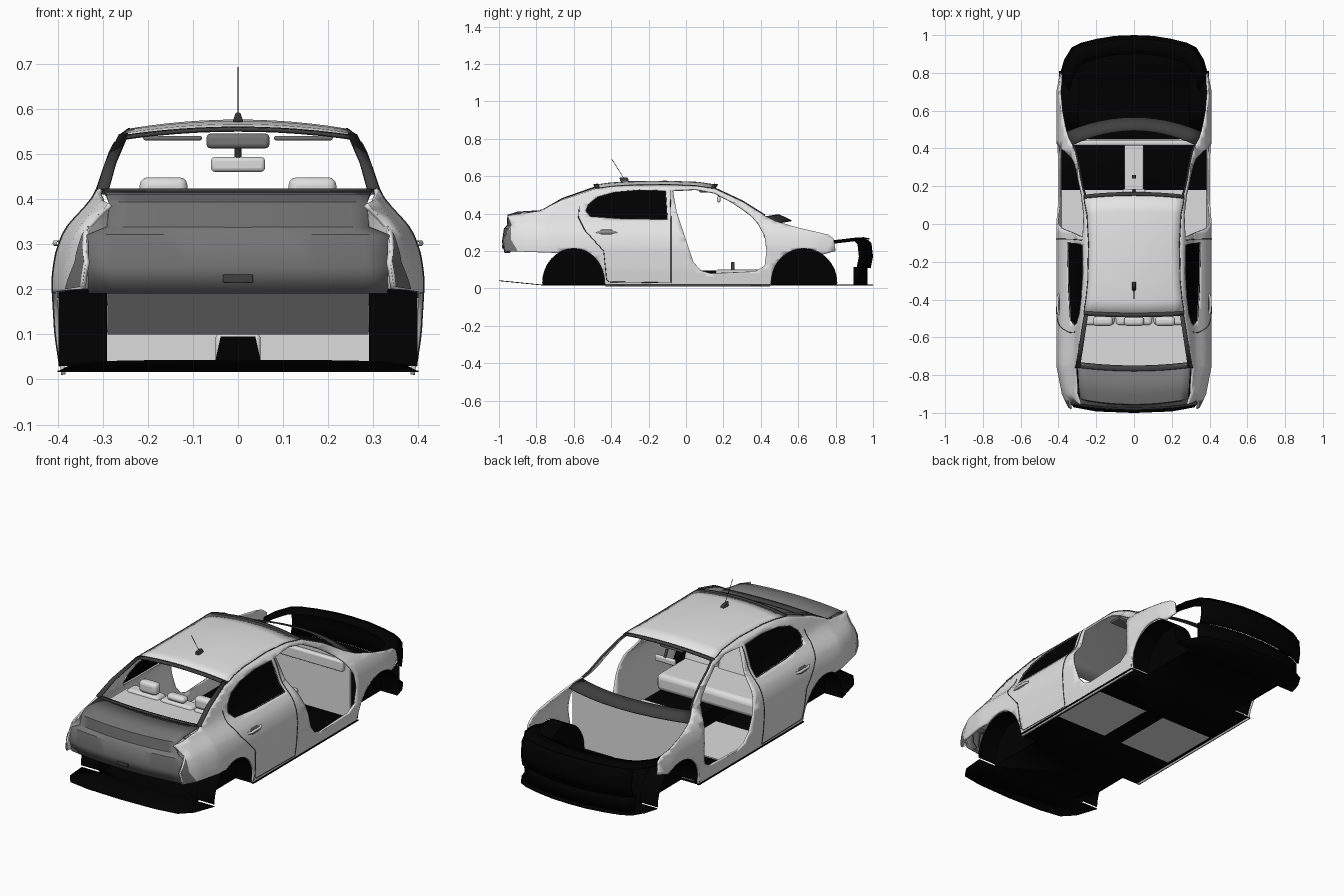
import bpy, bmesh, math
from mathutils import Vector

if "Cube" in bpy.data.objects:
    bpy.data.objects.remove(bpy.data.objects["Cube"])


def material(name, v):
    m = bpy.data.materials.new(name)
    m.use_nodes = True
    c = (v, v, v, 1)
    m.diffuse_color = c
    m.node_tree.nodes["Principled BSDF"].inputs["Base Color"].default_value = c
    return m


PAINT = material("light grey paint", .78)
TRUNK = material("mid grey panel", .18)
TRIM = material("dark grey trim", .05)
BLACK = material("black", 0)
CLOTH = material("pale interior", .72)


def lerp(table, v):
    if v <= table[0][0]:
        return table[0][1]
    for (a, p), (b, q) in zip(table, table[1:]):
        if v <= b:
            return p + (q - p) * (v - a) / (b - a)
    return table[-1][1]


# Body half width by height, narrowed towards both ends
WIDTH = [(0, .39), (.1, .405), (.22, .412), (.28, .404), (.335, .383), (.37, .35),
         (.405, .318), (.46, .3), (.52, .278), (.555, .25), (.575, .2)]
TAPER = [(-.98, .83), (-.9, .93), (-.75, 1), (.7, 1), (.81, .95)]
ROOF = [(-.48, .535), (-.4, .546), (-.3, .553), (-.1, .556), (.05, .55), (.15, .535)]
NOSE = [(0, 1), (.1, .996), (.2, .98), (.28, .96), (.33, .935), (.37, .87), (.39, .8)]


def hw(y, z):
    return sum(lerp(WIDTH, z + d) for d in (-.014, 0, .014)) / 3 * lerp(TAPER, y)


def finish(name, bm, mat, mirror=False, thick=0, bevel=0):
    me = bpy.data.meshes.new(name)
    bm.to_mesh(me)
    bm.free()
    ob = bpy.data.objects.new(name, me)
    bpy.context.collection.objects.link(ob)
    me.materials.append(mat)
    if thick:
        s = ob.modifiers.new("thickness", 'SOLIDIFY')
        s.thickness = thick
        s.offset = -1
    if bevel:
        b = ob.modifiers.new("bevel", 'BEVEL')
        b.width = bevel
        b.segments = 3
    if mirror:
        ob.modifiers.new("mirror", 'MIRROR')
    return ob


def fill(loops, normal, to3d):
    """Flat outline with holes."""
    bm = bmesh.new()
    for loop in loops:
        vs = [bm.verts.new(to3d(*p)) for p in loop]
        for a, b in zip(vs, vs[1:] + vs[:1]):
            bm.edges.new((a, b))
    bmesh.ops.triangle_fill(bm, use_beauty=True, edges=bm.edges[:], normal=normal)
    return bm


def skin(name, loops, mat, out=0, thick=0):
    """Side sheet drawn in y-z and wrapped on the body section."""
    bm = fill(loops, (1, 0, 0), lambda y, z: (0, y, z))
    cuts = [((0, 0, i * .02), (0, 0, 1)) for i in range(1, 29)]
    cuts += [((0, i * .05, 0), (0, 1, 0)) for i in range(-19, 17)]
    for co, no in cuts:
        bmesh.ops.bisect_plane(bm, geom=bm.verts[:] + bm.edges[:] + bm.faces[:],
                               dist=1e-5, plane_co=co, plane_no=no)
    for v in bm.verts:
        v.co.x = hw(v.co.y, v.co.z) + out
    bm.normal_update()
    bmesh.ops.reverse_faces(bm, faces=[f for f in bm.faces if f.normal.x < 0])
    return finish(name, bm, mat, True, thick)


def sheet(name, rows, mat, thick=0, mirror=False):
    bm = bmesh.new()
    grid = [[bm.verts.new(p) for p in r] for r in rows]
    for r, s in zip(grid, grid[1:]):
        for i in range(len(r) - 1):
            bm.faces.new((r[i], r[i + 1], s[i + 1], s[i]))
    return finish(name, bm, mat, mirror, thick)


def box(name, x, y, z, mat, bevel=0, lean=0, top=1, mirror=False):
    """Box from ranges; lean shifts the top in y, top scales its width."""
    bm = bmesh.new()
    bmesh.ops.create_cube(bm, size=1)
    cx = sum(x) / 2
    for v in bm.verts:
        up = v.co.z > 0
        v.co = Vector((cx + v.co.x * (x[1] - x[0]) * (top if up else 1),
                       sum(y) / 2 + v.co.y * (y[1] - y[0]) + (lean if up else 0),
                       z[1] if up else z[0]))
    return finish(name, bm, mat, mirror, 0, bevel)


def rod(name, pts, r, mat, mirror=False, closed=False):
    cu = bpy.data.curves.new(name, 'CURVE')
    cu.dimensions = '3D'
    cu.bevel_depth = r
    cu.bevel_resolution = 1
    sp = cu.splines.new('POLY')
    sp.points.add(len(pts) - 1)
    for p, q in zip(sp.points, pts):
        p.co = (*q, 1)
    sp.use_cyclic_u = closed
    cu.materials.append(mat)
    ob = bpy.data.objects.new(name, cu)
    bpy.context.collection.objects.link(ob)
    if mirror:
        ob.modifiers.new("mirror", 'MIRROR')


def dense(pts, n=8):
    return [tuple(p + (q - p) * i / n for p, q in zip(a, b))
            for a, b in zip(pts, pts[1:]) for i in range(n)] + [pts[-1]]


def arch(cy, r, a, b, n=16):
    return [(cy + r * math.cos(t), .03 + .184 * math.sin(t))
            for t in (math.radians(a + (b - a) * i / n) for i in range(n + 1))]


ACROSS = [i / 6 - 1 for i in range(13)]
REAR, FRONT = (-.6, .165), (.63, .175)

# Side shell with door opening and rear window hole
tail = [(-.955, .39), (-.935, .34), (-.98, .26), (-.97, .2)]
outline = (tail[-1:] + arch(*REAR, 120, 0) + [(-.43, .01), (.45, .01)] + arch(*FRONT, 180, 55)
           + [(.8, .2), (.79, .265), (.76, .288), (.6, .325), (.48, .36), (.42, .39), (.3, .465)]
           + ROOF[::-1] + [(-.66, .475), (-.78, .415)] + tail[:-1])
opening = [(-.07, .525), (.05, .532), (.15, .512), (.25, .458), (.35, .39), (.385, .35), (.42, .28),
           (.43, .2), (.42, .12), (.37, .09), (.13, .08), (.08, .095), (.04, .14), (0, .26), (-.05, .41)]
window = [(-.1, .37), (-.11, .522), (-.25, .526), (-.38, .515), (-.47, .49), (-.52, .45),
          (-.535, .415), (-.51, .385), (-.35, .374)]
skin("side_shell", [outline, opening, window], PAINT, thick=.01)
skin("rear_side_window", [window], BLACK, -.004)
skin("tail_lamp_recess", [[(-.968, .205), (-.9, .2), (-.935, .26), (-.935, .33), (-.976, .262)]], TRUNK, .002)

# Seams and rear door handle follow the shell
for name, pts in (("door_seam", [(-.57, .44), (-.575, .38), (-.54, .31), (-.44, .2), (-.425, .05), (-.41, .035),
                                 (-.08, .03), (-.08, .2), (-.08, .36), (-.085, .525)]),
                  ("window_trim", window + window[:1]),
                  ("roof_rail_trim", ROOF)):
    rod(name, [(hw(y, z) + .0005, y, z) for y, z in dense(pts)], .002, TRIM, True)
skin("handle_cup", [[(-.475, .3), (-.45, .285), (-.4, .285), (-.375, .3), (-.4, .318), (-.45, .318)]], TRUNK, .002)
rod("door_handle", [(hw(y, .302) + o, y, .302) for y, o in ((-.48, 0), (-.46, .009), (-.39, .009), (-.37, 0))],
    .007, PAINT, True)


# Roof and its end bands
def roof_row(y, lift=0):
    z = lerp(ROOF, y)
    return [(hw(y, z) * t, y + .015 * (1 - t * t) * (1 if y > 0 else -.6),
             z + lift + .02 * (1 - t * t)) for t in ACROSS]


sheet("roof", [roof_row(y) for y, _ in ROOF], PAINT, .006)
sheet("windscreen_header", [roof_row(y, .003) for y in (.135, .155)], TRIM, .008)
sheet("rear_header", [roof_row(y, .003) for y in (-.485, -.462)], TRIM, .008)

# Rear window frame
sheet("rear_window_pillar_trim", [[(.243, -.48, .541), (hw(-.48, .538), -.48, .538)],
                                  [(.27, -.66, .478), (hw(-.66, .477), -.66, .477)],
                                  [(.286, -.76, .42), (.312, -.76, .42)]], TRIM, .006, True)
sheet("rear_window_sill", [[(.308 * t, y - .02 * (1 - t * t), z) for t in ACROSS]
                           for y, z in ((-.73, .41), (-.76, .417))], TRIM, .006)

# Windscreen pillar edge and cowl
rod("windscreen_edge", [(hw(y, z) - .008, y, z) for y, z in dense([(.15, .537), (.3, .467), (.42, .392)])],
    .005, TRIM, True)
sheet("cowl", [[(w * t, y + .075 * (1 - t * t), z + .012 * (1 - t * t)) for t in ACROSS]
               for w, y, z in ((.325, .42, .385), (.345, .45, .372), (.355, .49, .352))], TRIM, .006)

# Trunk lid and rear panel
LID = [(-.765, .413, .3), (-.9, .405, .292), (-.95, .39, .286), (-.953, .335, .29),
       (-.968, .318, .335), (-.978, .25, .338), (-.965, .192, .33)]
FACE = sorted((z, y) for y, z, _ in LID[2:])
sheet("trunk_lid", [[(w * t, y + .028 * t * t, z) for t in ACROSS] for y, z, w in LID], TRUNK, .006)
sheet("quarter_return", [[(hw(y, z), y, z), (w, ly + .03, z)] for (y, z), (ly, w) in
                         zip(tail, ((-.95, .284), (-.953, .29), (-.978, .334), (-.965, .328)))],
      PAINT, mirror=True)


def on_lid(pts):
    return [(x, lerp(FACE, z) + .028 * (x / .335) ** 2, z) for x, z in dense(pts, 5)]


recess = [(-.22, .225), (.22, .225), (.232, .24), (.232, .31), (.22, .325), (-.22, .325),
          (-.232, .31), (-.232, .24), (-.22, .225)]
rod("plate_recess_rim", on_lid(recess), .004, TRIM)
rod("lid_lower_seam", on_lid([(-.285, .31), (-.27, .25), (-.24, .212), (.24, .212), (.27, .25), (.285, .31)]),
    .003, TRIM)
box("trunk_latch", (-.033, .033), (-.985, -.97), (.214, .233), TRIM, .003)

# Underfloor with wheel notches and two openings
half = ([(x, y) for x, y in NOSE] + [(.29, .8), (.29, .455), (.4, .455), (.4, -.435), (.29, -.435), (.29, -.765),
                                     (.395, -.765), (.37, -.9), (.32, -.97), (.2, -.992), (0, -1)])
floor_loop = half + [(-x, y) for x, y in half[-2:0:-1]]
holes = [[(s * .05, -.17), (s * .37, -.17), (s * .37, .17), (s * .05, .17)] for s in (1, -1)]
bm = fill([floor_loop] + holes, (0, 0, 1), lambda x, y: (x, y, .02))
bmesh.ops.bisect_plane(bm, geom=bm.verts[:] + bm.edges[:] + bm.faces[:], plane_co=(0, -.765, 0), plane_no=(0, 1, 0))
for v in bm.verts:
    v.co.z += max(0, -v.co.y - .765) * .1
finish("underfloor", bm, BLACK, thick=.004)
box("cabin_floor_pan", (.045, .39), (-.18, .18), (.021, .027), CLOTH, mirror=True)

# Wheel liners: curved roof plus inner wall
for name, (cy, r) in (("rear", REAR), ("front", FRONT)):
    arc = arch(cy, r + .004, 0, 180)
    sheet(name + "_wheel_liner", [[(x, y, z) for y, z in arc] for x in (.29, .398)], BLACK, mirror=True)
    bm = fill([arc + [(cy - r, .02), (cy + r, .02)]], (1, 0, 0), lambda y, z: (.29, y, z))
    finish(name + "_wheel_wall", bm, BLACK, True)

# Front bar, lower wall and upper lip
bow = [(-x, y) for x, y in NOSE[:0:-1]] + NOSE
bar = bow[2:-2]
sheet("front_bar", [[(x, y + d, z) for x, y in bar] for d, z in ((-.025, .26), (-.008, .24), (0, .17), (-.012, .11))],
      BLACK, .012)
sheet("front_lower_wall", [[(x, y - .03, z) for x, y in bar] for z in (.115, .02)], BLACK, .012)
sheet("front_upper_lip", [[(x * k, y - d, z - .12 * (1 - y)) for x, y in bow]
                          for k, d, z in ((.985, .02, .262), (.95, .05, .268), (.88, .1, .265))], BLACK, .006)

# Cabin: bulkheads, dash base, tunnel and shelf
box("firewall", (-.36, .36), (.44, .45), (.025, .345), CLOTH)
box("dash_base", (-.33, .33), (.415, .445), (.27, .33), CLOTH, .01)
box("tunnel", (-.055, .055), (-.45, .16), (.02, .095), BLACK, top=.7)
box("console", (-.05, .05), (.16, .445), (.02, .1), CLOTH, .008)
box("shift_lever", (-.01, .01), (.24, .26), (.1, .14), TRIM, .004)
sheet("trunk_floor", [[(x, y, z) for x in (-.289, .289)] for y, z in ((-.94, .197), (-.48, .1))], CLOTH)
box("parcel_shelf", (-.31, .31), (-.765, -.5), (.358, .366), CLOTH)

# Rear bench with three headrests
box("bench_cushion", (-.3, .3), (-.45, -.17), (.1, .19), CLOTH, .025)
for name, c in (("right", -.2), ("centre", 0), ("left", .2)):
    box("bench_back_" + name, (c - .098, c + .098), (-.47, -.39), (.16, .38), CLOTH, .02, -.07)
    h = c * .825
    box("headrest_" + name, (h - .053, h + .053), (-.54, -.49), (.385, .448 if c else .42), CLOTH, .018)

# Mirror, visors and aerial
box("mirror", (-.06, .06), (.165, .185), (.46, .493), CLOTH, .009)
rod("mirror_stalk", [(0, .18, .49), (0, .16, .53)], .008, TRIM)
box("roof_console", (-.07, .07), (.07, .13), (.512, .545), TRUNK, .01)
box("sun_visor", (.08, .21), (.06, .13), (.53, .54), TRUNK, .004, mirror=True)
rod("aerial", [(0, -.33, .585), (0, -.397, .692)], .0015, BLACK)
box("aerial_base", (-.012, .012), (-.35, -.305), (.57, .592), TRIM, .004, -.006, .4)

# Smooth shading with kept edges
bpy.ops.object.select_all(action='DESELECT')
for ob in bpy.context.scene.objects:
    if ob.type == 'MESH':
        ob.select_set(True)
        bpy.context.view_layer.objects.active = ob
bpy.ops.object.shade_smooth_by_angle(angle=math.radians(35))
